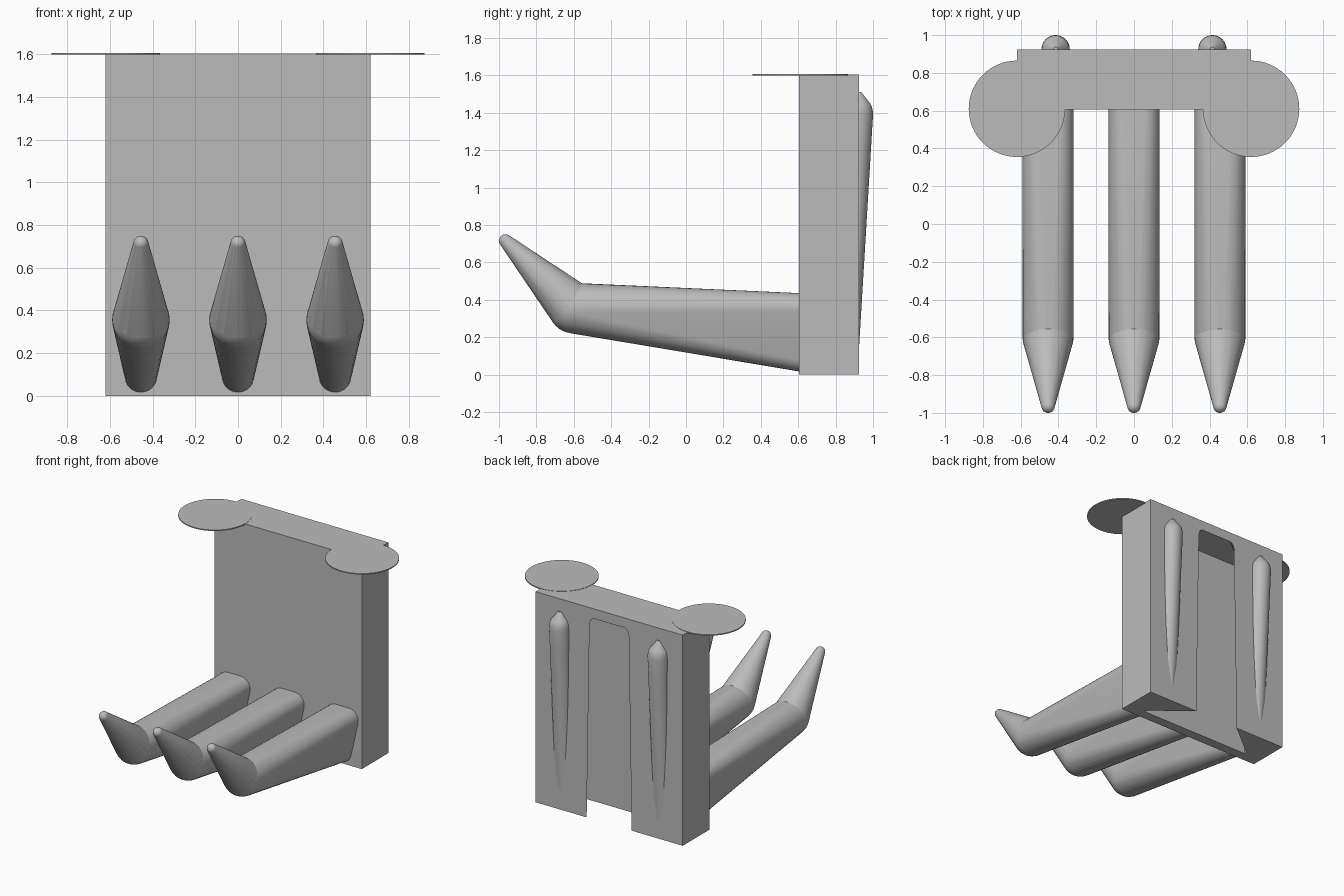
import bpy, bmesh
from math import sin, cos, pi, radians, sqrt, asin
from mathutils import Vector

cube = bpy.data.objects.get("Cube")
if cube:
    bpy.data.objects.remove(cube, do_unlink=True)

GREY = (0.5, 0.5, 0.5, 1)
mat = bpy.data.materials.new("plain grey")
mat.use_nodes = True
mat.diffuse_color = GREY
mat.node_tree.nodes["Principled BSDF"].inputs["Base Color"].default_value = GREY

BACK, FRONT, TOP, HALF = 0.925, 0.605, 1.605, 0.62


def make(name, bm, smooth=None):
    bmesh.ops.recalc_face_normals(bm, faces=bm.faces)
    mesh = bpy.data.meshes.new(name)
    bm.to_mesh(mesh)
    bm.free()
    mesh.materials.append(mat)
    ob = bpy.data.objects.new(name, mesh)
    bpy.context.collection.objects.link(ob)
    bpy.ops.object.select_all(action="DESELECT")
    bpy.context.view_layer.objects.active = ob
    ob.select_set(True)
    if smooth:
        bpy.ops.object.shade_smooth_by_angle(angle=radians(smooth))
    return ob


def loft(bm, sections):
    """Skin equal-length closed rings and cap both ends."""
    rings = [[bm.verts.new(p) for p in s] for s in sections]
    n = len(rings[0])
    for a, b in zip(rings, rings[1:]):
        for i in range(n):
            j = (i + 1) % n
            bm.faces.new((a[i], a[j], b[j], b[i]))
    bm.faces.new(rings[0])
    bm.faces.new(rings[-1])


def hull(bm, points):
    verts = [bm.verts.new(p) for p in points]
    res = bmesh.ops.convex_hull(bm, input=verts, use_existing_faces=False)
    junk = {g for g in res["geom_interior"] + res["geom_unused"]
            if isinstance(g, bmesh.types.BMVert)}
    bmesh.ops.delete(bm, geom=list(junk), context="VERTS")


def sphere(c, r, n=32):
    c = Vector(c)
    pts = [c + Vector((0, 0, r)), c - Vector((0, 0, r))]
    for i in range(1, n // 2):
        a = 2 * pi * i / n
        pts += [c + r * Vector((sin(a) * cos(2 * pi * k / n),
                                sin(a) * sin(2 * pi * k / n), cos(a)))
                for k in range(n)]
    return pts


def circle_xz(x, y, z, r, n=32):
    return [(x + r * cos(2 * pi * k / n), y, z + r * sin(2 * pi * k / n))
            for k in range(n)]


# Back plate
bm = bmesh.new()
loft(bm, [[(-HALF, FRONT, z), (HALF, FRONT, z), (HALF, BACK, z), (-HALF, BACK, z)]
          for z in (0, TOP)])
plate = make("back_plate", bm)

# Tapered dovetail slot, open at the bottom and the back
def slot_section(z, mouth):
    deep = mouth + 0.28
    side = [(deep, 0.68), (deep, 0.70), (mouth, BACK), (mouth, BACK + 0.05)]
    return [(x, y, z) for x, y in side] + [(-x, y, z) for x, y in reversed(side)]

bm = bmesh.new()
loft(bm, [slot_section(z, m) for z, m in
          ((-0.02, 0.19), (1.48, 0.165), (1.515, 0.155), (1.53, 0.13))])
cutter = make("slot_cutter", bm)
cutter.hide_render = True
cut = plate.modifiers.new("slot", "BOOLEAN")
cut.operation = "DIFFERENCE"
cut.solver = "EXACT"
cut.object = cutter
bpy.context.view_layer.objects.active = plate
bpy.ops.object.modifier_apply(modifier=cut.name)
bpy.data.objects.remove(cutter, do_unlink=True)

# Thin round ears on the top front corners
for side, sx in (("left", 1), ("right", -1)):
    bm = bmesh.new()
    loft(bm, [[(sx * HALF + 0.255 * cos(2 * pi * k / 64),
                0.61 + 0.255 * sin(2 * pi * k / 64), z) for k in range(64)]
              for z in (1.599, 1.607)])
    make(f"{side}_ear", bm, 30)

# Rear ridges: round bars that sink into the plate towards the bottom
def ridge_section(x, z, r, sink):
    a0 = asin(min(sink / r, 0.995))
    pts = []
    for k in range(17):
        a = a0 + (pi - 2 * a0) * k / 16
        pts.append((x + r * cos(a), BACK - sink + r * sin(a), z))
    return pts + [(pts[-1][0], BACK - 0.005, z), (pts[0][0], BACK - 0.005, z)]

for side, sx in (("left", 1), ("right", -1)):
    bm = bmesh.new()
    tip = [(1.51, 0.012), (1.45, 0.06), (1.435, 0.068), (1.415, 0.073)]
    rows = [ridge_section(sx * 0.415, z, r, 0) for z, r in tip]
    for k in range(9):
        t = k / 8
        rows.append(ridge_section(sx * 0.415, 1.39 - 1.24 * t, 0.075, 0.0745 * t))
    loft(bm, rows)
    make(f"{side}_rear_ridge", bm, 35)

# Hooks: teardrop root, round elbow, upturned tapered tip
for name, x in (("left_hook", 0.455), ("middle_hook", 0), ("right_hook", -0.455)):
    bm = bmesh.new()
    elbow = sphere((x, -0.6, 0.355), 0.135)
    root = [p for dx, z, r in ((-0.055, 0.355, 0.08), (0.055, 0.355, 0.08),
                               (0, 0.09, 0.075))
            for p in circle_xz(x + dx, FRONT + 0.01, z, r)]
    hull(bm, elbow + root)
    hull(bm, elbow + sphere((x, -0.965, 0.715), 0.035))
    make(name, bm, 35)
